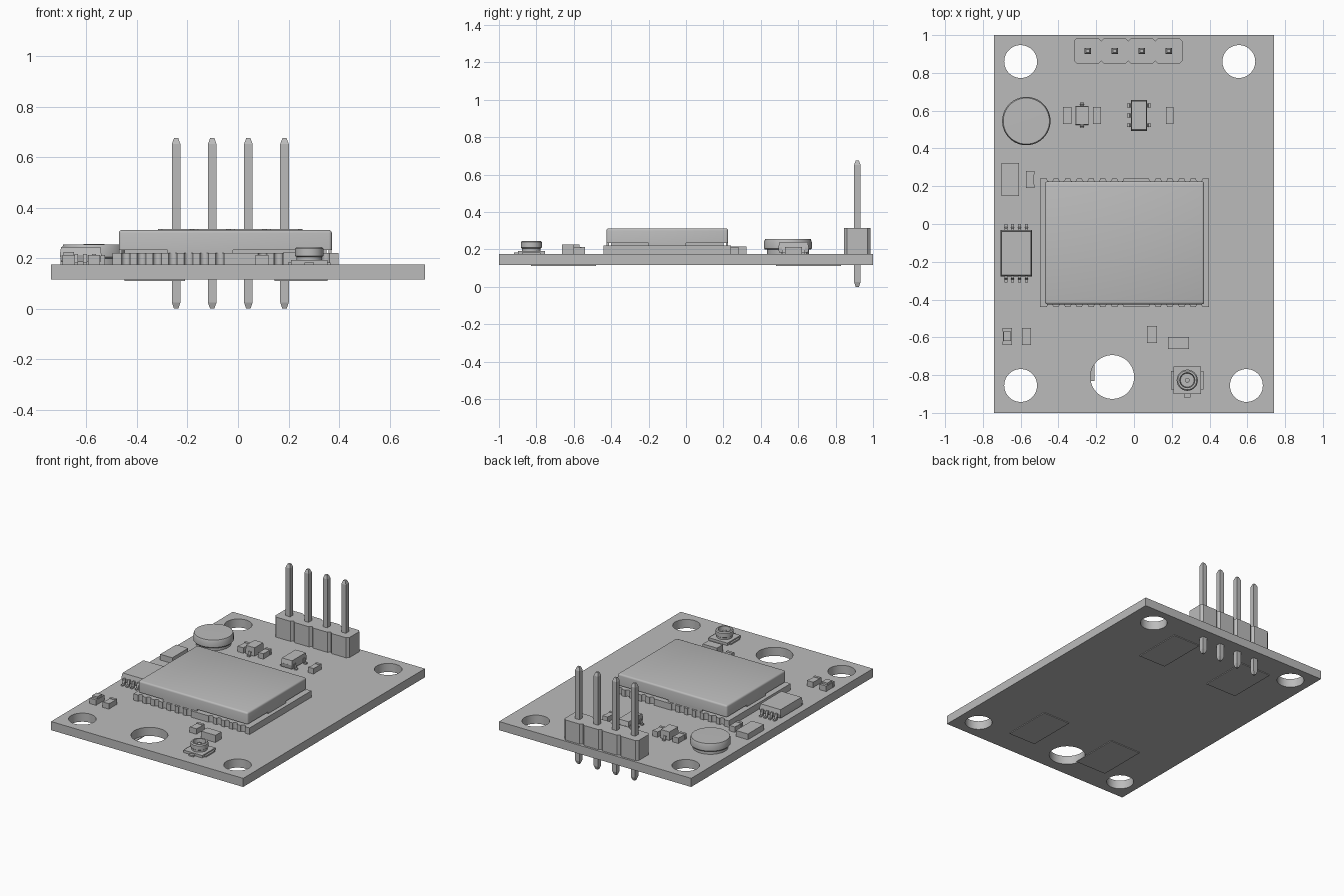
import bpy, bmesh, math
from mathutils import Matrix, Vector

if "Cube" in bpy.data.objects:
    bpy.data.objects.remove(bpy.data.objects["Cube"])

grey = bpy.data.materials.new("plain_grey")
grey.use_nodes = True
COLOUR = (0.5, 0.5, 0.5, 1)
grey.diffuse_color = COLOUR
grey.node_tree.nodes["Principled BSDF"].inputs["Base Color"].default_value = COLOUR

BOTTOM, TOP = 0.115, 0.175   # board faces


def finish(name, bm):
    bmesh.ops.recalc_face_normals(bm, faces=bm.faces)
    mesh = bpy.data.meshes.new(name)
    bm.to_mesh(mesh)
    bm.free()
    mesh.materials.append(grey)
    ob = bpy.data.objects.new(name, mesh)
    bpy.context.collection.objects.link(ob)
    return ob


def select(ob):
    bpy.ops.object.select_all(action='DESELECT')
    ob.select_set(True)
    bpy.context.view_layer.objects.active = ob


def smooth(ob):
    select(ob)
    bpy.ops.object.shade_smooth_by_angle(angle=math.radians(35))


def add_prism(bm, points, z0, z1, inset=1.0):
    """Vertical prism; the upper outline can be scaled about its middle."""
    mid = sum((Vector(p) for p in points), Vector((0, 0))) / len(points)
    low = [bm.verts.new((*p, z0)) for p in points]
    high = [bm.verts.new((*(mid + (Vector(p) - mid) * inset), z1)) for p in points]
    bm.faces.new(low[::-1])
    bm.faces.new(high)
    n = len(points)
    for i in range(n):
        j = (i + 1) % n
        bm.faces.new((low[i], low[j], high[j], high[i]))


def rect(cx, cy, w, d):
    return [(cx + sx * w / 2, cy + sy * d / 2)
            for sx, sy in ((-1, -1), (1, -1), (1, 1), (-1, 1))]


def block(name, cx, cy, w, d, z0, z1, inset=1.0):
    bm = bmesh.new()
    add_prism(bm, rect(cx, cy, w, d), z0, z1, inset)
    return finish(name, bm)


def lathe(name, cx, cy, profile, steps=48):
    """Revolve (radius, z) points about a vertical axis."""
    bm = bmesh.new()
    verts = [bm.verts.new((r, 0, z)) for r, z in profile]
    edges = [bm.edges.new(p) for p in zip(verts, verts[1:])]
    bmesh.ops.spin(bm, geom=verts + edges, axis=(0, 0, 1), cent=(0, 0, 0),
                   angle=math.tau, steps=steps, use_duplicate=False)
    bmesh.ops.remove_doubles(bm, verts=bm.verts, dist=1e-5)
    bmesh.ops.translate(bm, verts=bm.verts, vec=(cx, cy, 0))
    ob = finish(name, bm)
    smooth(ob)
    return ob


def drill(ob, holes, sides):
    bm = bmesh.new()
    for x, y, r in holes:
        bmesh.ops.create_cone(bm, cap_ends=True, segments=sides, radius1=r, radius2=r,
                              depth=1, matrix=Matrix.Translation((x, y, TOP)))
    cutter = finish("hole_cutter", bm)
    cutter.hide_render = True
    mod = ob.modifiers.new("holes", 'BOOLEAN')
    mod.object, mod.operation, mod.solver = cutter, 'DIFFERENCE', 'EXACT'
    select(ob)
    bpy.ops.object.modifier_apply(modifier=mod.name)
    bpy.data.objects.remove(cutter)
    smooth(ob)


def leads(name, places, width, reach, height):
    """Gull-wing leads at (x, y, angle), each pointing outwards."""
    bm = bmesh.new()
    t = 0.009
    h = height
    side = [(0, h), (reach * .45, h), (reach * .6, t), (reach, t), (reach, 0),
            (reach * .4, 0), (reach * .3, h - t), (0, h - t)]
    for x, y, angle in places:
        spin = Matrix.Rotation(angle, 3, 'Z')
        rows = [[bm.verts.new(spin @ Vector((u, s * width / 2, v)) + Vector((x, y, TOP)))
                 for u, v in side] for s in (-1, 1)]
        bm.faces.new(rows[0])
        bm.faces.new(rows[1][::-1])
        for i in range(len(side)):
            j = (i + 1) % len(side)
            bm.faces.new((rows[0][i], rows[0][j], rows[1][j], rows[1][i]))
    return finish(name, bm)


# Board with mounting holes
board = block("circuit_board", 0, 0, 1.48, 2, BOTTOM, TOP)
drill(board, [(-.6, .86, .087), (.555, .86, .087), (-.6, -.855, .087),
              (.595, -.855, .087), (-.115, -.81, .116)], 48)

# Thin pads on the underside
for i, (x, w) in enumerate(((-.33, .24), (.25, .21))):
    for j, y in enumerate((-.655, .655)):
        block(f"underside_pad_{i}{j}", x, y, w, .35, BOTTOM - .005, BOTTOM)

# Pin header: four joined housings with cut corners, and square pins
bm_house, bm_pin = bmesh.new(), bmesh.new()
PITCH, PIN_Y, C = .143, .916, .016
for i in range(4):
    x = -.245 + i * PITCH
    a, b = PITCH / 2, .07
    outline = [(-a, -b + C), (-a + C, -b), (a - C, -b), (a, -b + C),
               (a, b - C), (a - C, b), (-a + C, b), (-a, b - C)]
    add_prism(bm_house, [(x + u, PIN_Y + v) for u, v in outline], TOP, .315)
    full = rect(x, PIN_Y, .034, .034)
    add_prism(bm_pin, full, .025, .652)
    add_prism(bm_pin, full, .652, .675, .5)
    add_prism(bm_pin, rect(x, PIN_Y, .017, .017), 0, .025, 2)
finish("header_housing", bm_house)
finish("header_pins", bm_pin)

# Receiver module: castellated base, inner wall and folded metal lid
MX, MY = -.05, -.1
base = block("module_base", MX, MY, .895, .68, TOP, .22)
notch_x = [-.444 + .062 * i for i in range(7)] + [.097 + .062 * i for i in range(5)]
drill(base, [(x, MY + s * .34, .017) for x in notch_x for s in (-1, 1)], 16)
block("module_inner_wall", MX, MY, .80, .60, .22, .24)
lid = block("module_lid", MX, MY, .843, .65, .233, .312)
bm = bmesh.new()
bm.from_mesh(lid.data)
rim = [e for e in bm.edges if max(v.co.z for v in e.verts) > .3]
bmesh.ops.bevel(bm, geom=rim, offset=.012, segments=3, profile=.5, affect='EDGES')
bm.to_mesh(lid.data)
bm.free()
smooth(lid)
for s in (-1, 1):
    block("lid_tab_long", MX - .1, MY + s * .319, .26, .012, .22, .24)
    block("lid_tab_short", MX + s * .415, MY, .012, .2, .22, .24)

# Round backup cell
lathe("backup_cell", -.57, .545, [(0, TOP), (.112, TOP), (.112, .198), (.122, .198),
                                  (.128, .205), (.128, .238), (.122, .254), (0, .256)], 64)

# Small chip resistors and capacitors: body with slightly proud end caps
CHIPS = [(-.353, .575, .045), (-.196, .575, .04), (.19, .575, .04), (-.55, .235, .045),
         (-.67, -.595, .05), (-.57, -.595, .048), (.095, -.585, .052)]
for x, y, w in CHIPS:
    block("chip_body", x, y, w - .003, .086, TOP, .21)
    for s in (-1, 1):
        block("chip_end", x, y + s * .036, w, .018, TOP, .213)
block("indicator_lens", -.67, -.595, .04, .05, .21, .225)
block("wide_chip", .235, -.63, .11, .064, TOP, .225)
block("power_inductor", -.656, .235, .093, .175, TOP, .215)

# Memory chip with eight leads
MEM_X = (-.677, -.642, -.606, -.57)
block("memory_chip_lower", -.623, -.155, .155, .23, .185, .213, 1.06)
block("memory_chip_upper", -.623, -.155, .165, .244, .213, .245, .94)
leads("memory_leads", [(x, -.155 + s * .112, s * math.pi / 2)
                       for x in MEM_X for s in (-1, 1)], .016, .043, .042)

# Voltage regulator with five leads
block("regulator_lower", .027, .575, .08, .155, .182, .21, 1.06)
block("regulator_upper", .027, .575, .085, .163, .21, .24, .92)
leads("regulator_leads",
      [(.06, .575 + d, 0) for d in (-.052, .052)] +
      [(-.006, .575 + d, math.pi) for d in (-.052, 0, .052)], .02, .03, .038)

# Diode with two leads
block("diode_body", -.275, .575, .07, .1, .18, .238, .95)
leads("diode_leads", [(-.275, .575 + s * .046, s * math.pi / 2) for s in (-1, 1)],
      .02, .022, .03)

# Antenna socket: base plate, solder tabs, barrel and centre pin
SX, SY = .282, -.827
block("socket_base", SX, SY, .145, .145, TOP, .192)
block("socket_tabs", SX, SY, .17, .1, TOP, .184)
block("socket_signal_tab", SX, SY - .08, .036, .025, TOP, .184)
lathe("socket_barrel", SX, SY, [(0, .19), (.05, .19), (.05, .205), (.056, .209),
                                (.056, .238), (.05, .245), (.04, .245), (.036, .2),
                                (0, .2)])
lathe("socket_pin", SX, SY, [(0, .2), (.013, .2), (.013, .232), (0, .236)], 24)
